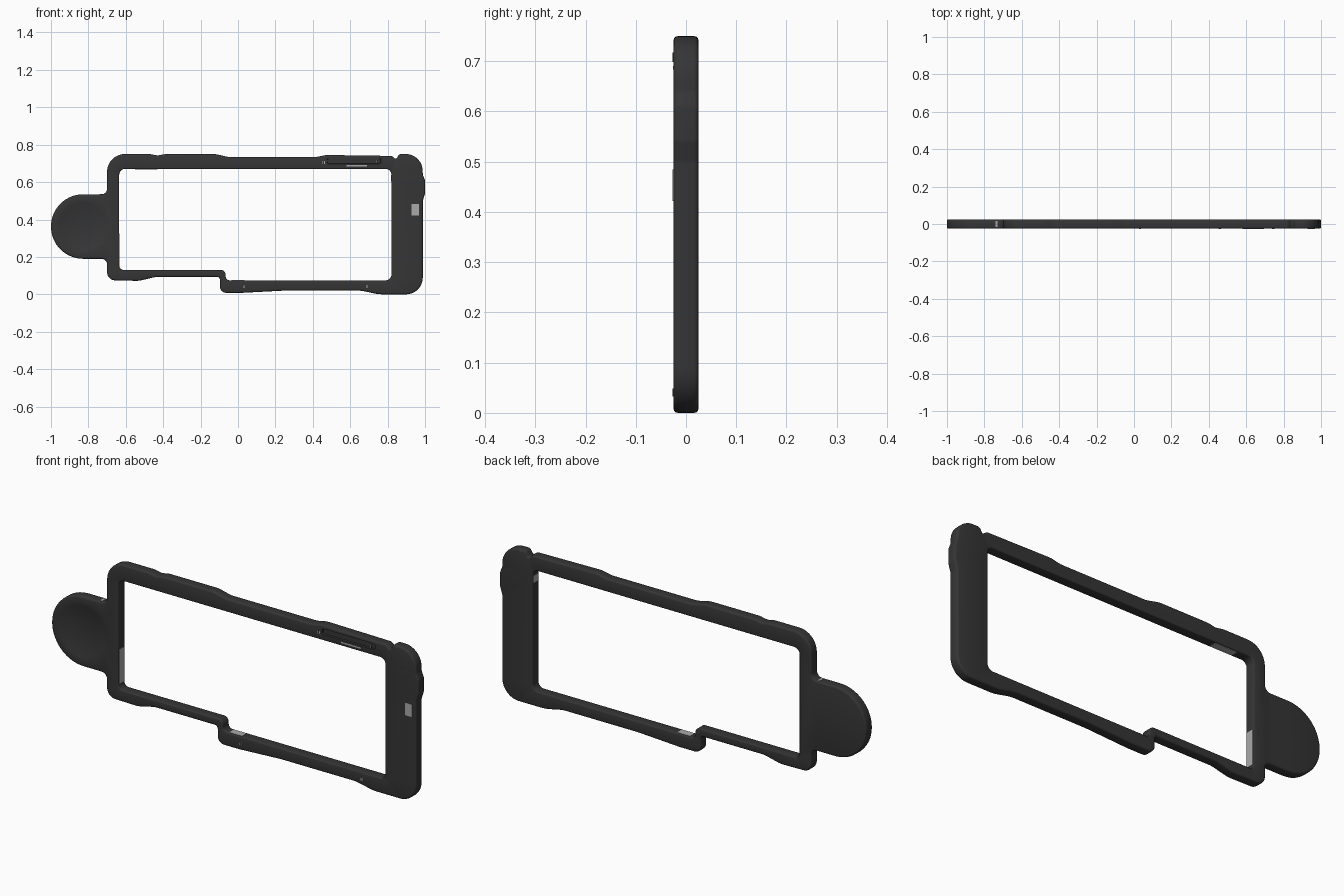
import bpy, bmesh, math
from mathutils import Vector

if "Cube" in bpy.data.objects:
    bpy.data.objects.remove(bpy.data.objects["Cube"])


def material(name, value):
    m = bpy.data.materials.new(name)
    m.use_nodes = True
    colour = (value, value, value, 1)
    m.diffuse_color = colour
    bsdf = m.node_tree.nodes["Principled BSDF"]
    bsdf.inputs["Base Color"].default_value = colour
    bsdf.inputs["Roughness"].default_value = 0.7
    return m


charcoal = material("charcoal", 0.036)
pale_grey = material("pale grey", 0.4)
HALF = 0.025  # half the thickness


def rounded(corners):
    """Polygon in x, z with every corner (x, z, radius) turned into an arc."""
    out = []
    for i, (x, z, r) in enumerate(corners):
        p = Vector((x, z))
        a = (Vector(corners[i - 1][:2]) - p).normalized()
        b = (Vector(corners[(i + 1) % len(corners)][:2]) - p).normalized()
        half = a.angle(b) / 2
        centre = p + (a + b).normalized() * (r / math.sin(half))
        start = p + a * (r / math.tan(half)) - centre
        sweep = math.pi - 2 * half
        turn = 1 if a.x * b.y - a.y * b.x < 0 else -1
        n = max(2, round(sweep / math.radians(8)))
        for k in range(n + 1):
            t = turn * sweep * k / n
            c, s = math.cos(t), math.sin(t)
            out.append(centre + Vector((c * start.x - s * start.y, s * start.x + c * start.y)))
    return out


def inset(points, d):
    """Move a counter-clockwise loop inwards; a clockwise hole widens its rim."""
    out = []
    for i, p in enumerate(points):
        e = (p - points[i - 1]).normalized()
        f = (points[(i + 1) % len(points)] - p).normalized()
        t = (e + f).normalized()
        out.append(p + Vector((-t.y, t.x)) * d)
    return out


def ring(bm, points, y):
    verts = [bm.verts.new((p.x, y, p.y)) for p in points]
    return verts, [bm.edges.new((v, verts[i - 1])) for i, v in enumerate(verts)]


def bridge(bm, a, b):
    for i in range(len(a)):
        bm.faces.new((a[i - 1], a[i], b[i], b[i - 1]))


def circle(x, z, r, n=48):
    return [Vector((x + r * math.cos(k * math.tau / n), z + r * math.sin(k * math.tau / n)))
            for k in range(n)]


# Outer outline, counter-clockwise, with the thumb tab, step and grip swells
outline = rounded([
    (-0.70, 0.075, 0.045), (-0.53, 0.072, 0.1), (-0.44, 0.093, 0.1),
    (-0.097, 0.093, 0.015), (-0.097, 0.008, 0.035), (0.02, 0.008, 0.2),
    (0.25, 0.02, 0.3), (0.66, 0.02, 0.2), (0.75, 0.0, 0.2),
    (0.988, 0.0, 0.09), (0.988, 0.50, 0.03), (1.0, 0.54, 0.03),
    (1.0, 0.61, 0.03), (0.988, 0.64, 0.03), (0.985, 0.75, 0.09),
    (0.862, 0.75, 0.018), (0.845, 0.722, 0.008), (0.822, 0.74, 0.02),
    (0.47, 0.745, 0.1), (0.42, 0.734, 0.1), (-0.05, 0.734, 0.1),
    (-0.12, 0.75, 0.1), (-0.39, 0.75, 0.1), (-0.43, 0.742, 0.05),
    (-0.47, 0.75, 0.05), (-0.70, 0.75, 0.095), (-0.70, 0.535, 0.03),
    (-1.0, 0.535, 0.172), (-1.0, 0.19, 0.172), (-0.70, 0.19, 0.03)])

# Stepped window, clockwise
window = rounded([
    (-0.635, 0.67, 0.03), (0.82, 0.67, 0.03), (0.82, 0.075, 0.03),
    (-0.066, 0.075, 0.022), (-0.066, 0.13, 0.025), (-0.635, 0.13, 0.025)])

bm = bmesh.new()
front, back = [], []


def rounded_wall(points, edge):
    """Wall through the thickness with softened front and back rims."""
    steps = [(edge * (1 - math.sin(a)), HALF - edge * (1 - math.cos(a)))
             for a in (0, math.pi / 6, math.pi / 3, math.pi / 2)]
    profile = [(d, -y) for d, y in steps] + [(d, y) for d, y in reversed(steps)]
    rings = [ring(bm, inset(points, d), y) for d, y in profile]
    for a, b in zip(rings, rings[1:]):
        bridge(bm, a[0], b[0])
    front.extend(rings[0][1])
    back.extend(rings[-1][1])


rounded_wall(outline, 0.009)
rounded_wall(window, 0.005)

# Shallow thumb dish in the front of the tab
dish = None
for r in (0.137, 0.13, 0.10, 0.07, 0.035):
    depth = 0.016 * (1 - (r / 0.137) ** 2)
    verts, edges = ring(bm, circle(-0.828, 0.362, r), -HALF + depth)
    if dish:
        bridge(bm, dish, verts)
    else:
        front.extend(edges)
    dish = verts
bm.faces.new(dish)

# Slim recessed channel in the front of the top rail
slot = rounded([(0.475, 0.698, 0.01), (0.765, 0.698, 0.01),
                (0.765, 0.727, 0.01), (0.475, 0.727, 0.01)])
rim, edges = ring(bm, slot, -HALF)
front.extend(edges)
floor, _ = ring(bm, inset(slot, 0.002), -HALF + 0.008)
bridge(bm, rim, floor)
bm.faces.new(floor)

# Flat front and back faces
for edges in (front, back):
    bmesh.ops.triangle_fill(bm, use_beauty=True, use_dissolve=False, edges=edges)
bmesh.ops.recalc_face_normals(bm, faces=bm.faces)


def add_object(name, bm, mat):
    mesh = bpy.data.meshes.new(name)
    bm.to_mesh(mesh)
    bm.free()
    mesh.materials.append(mat)
    obj = bpy.data.objects.new(name, mesh)
    bpy.context.collection.objects.link(obj)
    return obj


frame = add_object("frame", bm, charcoal)
bpy.context.view_layer.objects.active = frame
frame.select_set(True)
bpy.ops.object.shade_smooth_by_angle(angle=math.radians(35))
frame.select_set(False)


def plate(name, centre, size, mat=pale_grey):
    b = bmesh.new()
    bmesh.ops.create_cube(b, size=1)
    bmesh.ops.scale(b, vec=size, verts=b.verts)
    bmesh.ops.translate(b, vec=centre, verts=b.verts)
    return add_object(name, b, mat)


# Pale inlays on the front
plate("port_inlay", (0.948, -HALF, 0.453), (0.04, 0.003, 0.062))
plate("slot_inlay", (0.635, -HALF, 0.687), (0.11, 0.002, 0.007))
for i, (x, z) in enumerate([(0.458, 0.705), (0.745, 0.71), (0.032, 0.04), (0.69, 0.042)]):
    plate(f"pin_mark_{i + 1}", (x, -HALF, z), (0.012, 0.002, 0.014))
    plate(f"pin_hole_{i + 1}", (x, -HALF - 0.0005, z), (0.005, 0.002, 0.014), charcoal)

# Pale inlays on the window walls and the tab shoulder
plate("side_wall_inlay", (-0.635, 0, 0.24), (0.003, 0.036, 0.17))
plate("end_wall_inlay", (0.82, 0, 0.62), (0.003, 0.036, 0.035))
plate("lower_wall_inlay", (0.0, 0, 0.075), (0.07, 0.036, 0.003))
plate("upper_wall_inlay", (-0.49, 0, 0.67), (0.12, 0.036, 0.003))
plate("shoulder_inlay", (-0.735, 0, 0.535), (0.012, 0.03, 0.003))
